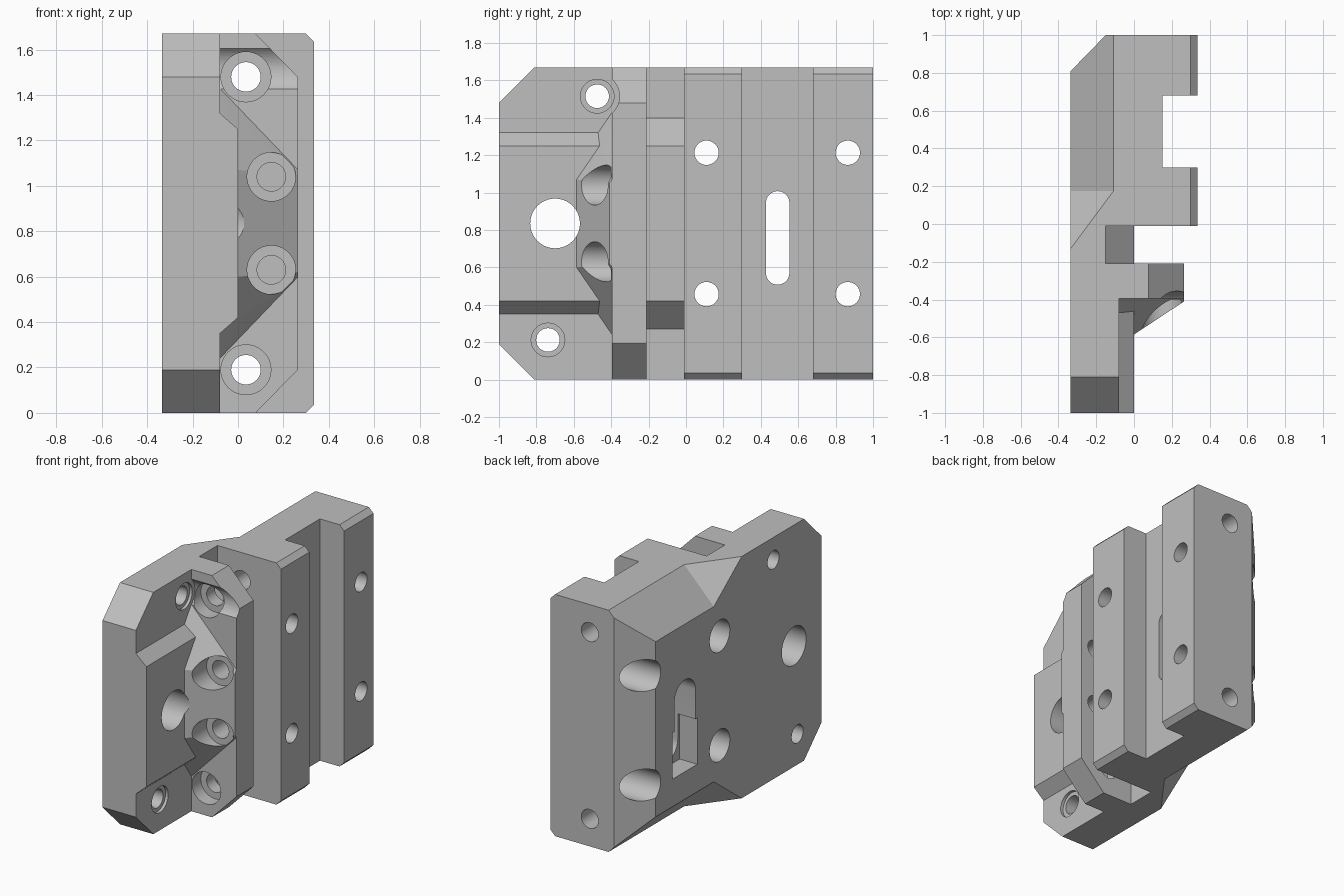
import bpy, bmesh
from math import cos, sin, pi

cube = bpy.data.objects.get("Cube")
if cube:
    bpy.data.objects.remove(cube, do_unlink=True)

H = 1.67  # overall height; the part is symmetric about its mid height

grey = bpy.data.materials.new("machined_grey")
grey.use_nodes = True
COLOUR = (0.52, 0.52, 0.52, 1)
grey.diffuse_color = COLOUR
grey.node_tree.nodes["Principled BSDF"].inputs["Base Color"].default_value = COLOUR


def finish(bm, name):
    bmesh.ops.recalc_face_normals(bm, faces=bm.faces)
    mesh = bpy.data.meshes.new(name)
    bm.to_mesh(mesh)
    bm.free()
    mesh.materials.append(grey)
    obj = bpy.data.objects.new(name, mesh)
    bpy.context.collection.objects.link(obj)
    return obj


def prism(name, profile, axis, lo, hi):
    """Extrude a 2D profile along one axis."""
    place = {"x": lambda a, b, t: (t, a, b),
             "y": lambda a, b, t: (a, t, b),
             "z": lambda a, b, t: (a, b, t)}[axis]
    bm = bmesh.new()
    ends = [[bm.verts.new(place(a, b, t)) for a, b in profile] for t in (lo, hi)]
    for ring in ends:
        bm.faces.new(ring)
    n = len(profile)
    for i in range(n):
        j = (i + 1) % n
        bm.faces.new((ends[0][i], ends[0][j], ends[1][j], ends[1][i]))
    return finish(bm, name)


def hull(name, points):
    bm = bmesh.new()
    for p in points:
        bm.verts.new(p)
    out = bmesh.ops.convex_hull(bm, input=bm.verts)
    bmesh.ops.delete(bm, geom=list(set(
        v for v in out["geom_interior"] if isinstance(v, bmesh.types.BMVert))), context="VERTS")
    return finish(bm, name)


def circle(a, b, r, n=40):
    return [(a + r * cos(2 * pi * i / n), b + r * sin(2 * pi * i / n)) for i in range(n)]


def stadium(a, low, high, r, n=20):
    top = [(a + r * cos(pi * i / n), high + r * sin(pi * i / n)) for i in range(n + 1)]
    return top + [(a - r * cos(pi * i / n), low - r * sin(pi * i / n)) for i in range(n + 1)]


def combine(tool, operation="DIFFERENCE"):
    tool.hide_render = True
    mod = body.modifiers.new("combine", "BOOLEAN")
    mod.operation, mod.solver, mod.object = operation, "EXACT", tool
    bpy.context.view_layer.objects.active = body
    bpy.ops.object.modifier_apply(modifier=mod.name)
    bpy.data.objects.remove(tool, do_unlink=True)


def cut(profile, axis, lo, hi):
    combine(prism("cutter", profile, axis, lo, hi))


def flip(points):
    return [(*p[:-1], H - p[-1]) for p in points]


def cut_both_ends(profile, axis, lo, hi):
    cut(profile, axis, lo, hi)
    cut(flip(profile), axis, lo, hi)


# Body: plan outline with front shelf, rib, pocket, two rails and channel
body = prism("mount_block", [
    (-.335, -1), (0, -1), (0, -.395), (.265, -.395), (.265, -.21), (0, -.21),
    (0, -.01), (.335, -.01), (.335, .3), (.15, .3), (.15, .68), (.335, .68),
    (.335, 1), (-.15, 1), (-.335, .81)], "z", 0, H)

# Stepped ends of the front pad and of the pocket
cut_both_ends([(-.08, -.1), (.1, -.1), (.1, .5075), (-.08, .35)], "y", -1.1, -.395)
cut_both_ends([(-.15, -.1), (.04, -.1), (.04, .46), (-.15, .27)], "y", -.21, -.01)
# Chamfers on rib, rails and front corners
cut_both_ends([(-.02, -.1), (.4, -.1), (.4, .33)], "y", -.45, -.1)
cut_both_ends([(.2, -.1), (.4, -.1), (.4, .1)], "y", -.05, 1.1)
cut_both_ends([(-1.1, -.1), (-.71, -.1), (-1.1, .29)], "x", -.5, .2)

# Sloped relief at the rear outer edges
relief = [(x, y, z) for y in (.175, 1.2)
          for x, z in ((-.11, 0), (-.335, .23), (-.01, -.1), (-.5, .395), (-.5, -.1))]
relief += [(-.335, -.13, 0), (-.5, -.13, 0), (-.335, -.13, -.05)]
for pts in (relief, flip(relief)):
    combine(hull("cutter", pts))

# Gusset between the pad and the rib
gusset = [(-.08, -.395, .24), (.265, -.395, .6), (.265, -.41, .62), (0, -.585, .6),
          (-.08, -.47, .35), (-.08, -.36, .25), (.265, -.36, .6),
          (-.2, -.36, .25), (-.2, -.585, .6)]
combine(hull("gusset", gusset + flip(gusset)), "UNION")

# Long bolt holes from front to back, counterbored in the rib
for z in (.19, H - .19):
    cut(circle(.035, z, .11), "y", -1.2, -.3)
    cut(circle(.035, z, .065), "y", -.6, 1.2)

# Counterbored holes through the gusset and rib
for z in (.63, H - .63):
    cut(circle(.147, z, .107), "y", -1.2, -.4)
    cut(circle(.147, z, .063), "y", -.6, -.1)

# Rail bolt holes with counterbores on the outer side
for y in (.11, .865):
    for z in (.457, H - .457):
        cut(circle(y, z, .065), "x", -.6, .6)
        cut(circle(y, z, .11), "x", -.6, 0)

# Channel slot with a wider recess on the outer side
cut(stadium(.49, .57, .945, .0625), "x", -.6, .6)
cut(stadium(.49, .57, .94, .115), "x", -.6, -.05)
cut([(.355, .42), (.625, .42), (.625, .74), (.355, .74)], "x", -.6, -.2)

# Large bore and small screw holes in the front plate
cut(circle(-.7, H / 2, .133), "x", -.6, .3)
cut(circle(-.475, 1.515, .12), "x", -.08, .5)
for y, z in ((-.475, 1.515), (-.738, .212)):
    cut(circle(y, z, .09), "x", -.1, .5)
    cut(circle(y, z, .063), "x", -.6, .5)

# Smooth bores, sharp machined edges
body.hide_render = False
bpy.ops.object.select_all(action="DESELECT")
body.select_set(True)
bpy.context.view_layer.objects.active = body
bpy.ops.object.shade_smooth_by_angle(angle=pi / 9)
